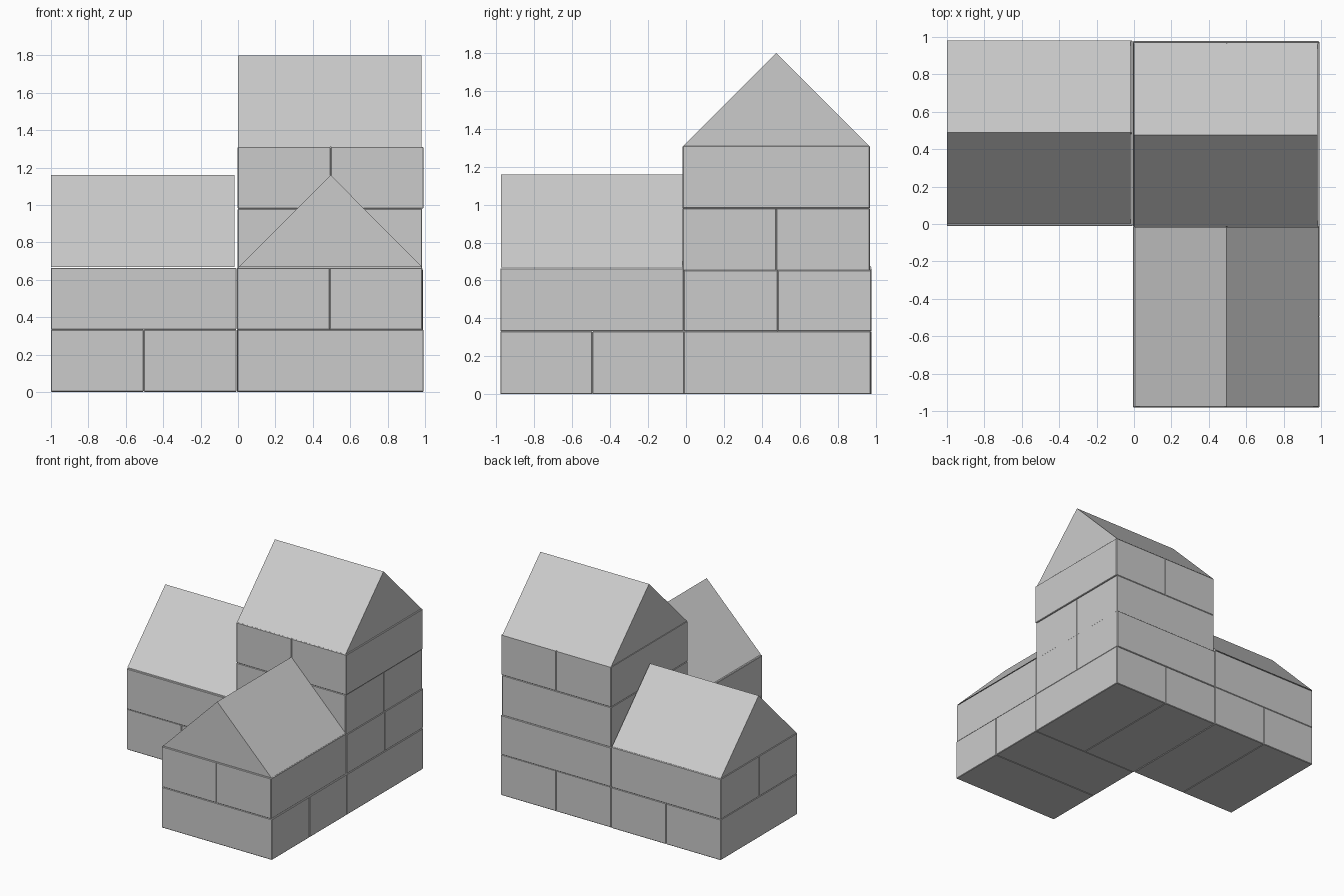
import bpy, bmesh
from mathutils import Vector

if "Cube" in bpy.data.objects:
    bpy.data.objects.remove(bpy.data.objects["Cube"])

H = 0.33      # brick height
BEVEL = 0.004


def finish(name, bm):
    bmesh.ops.recalc_face_normals(bm, faces=bm.faces[:])
    me = bpy.data.meshes.new(name)
    bm.to_mesh(me)
    bm.free()
    ob = bpy.data.objects.new(name, me)
    bpy.context.collection.objects.link(ob)
    return ob


def brick(name, x0, x1, y0, y1, z0, z1):
    bm = bmesh.new()
    bmesh.ops.create_cube(bm, size=1)
    for v in bm.verts:
        v.co = Vector(((x0 + x1) / 2 + v.co.x * (x1 - x0),
                       (y0 + y1) / 2 + v.co.y * (y1 - y0),
                       (z0 + z1) / 2 + v.co.z * (z1 - z0)))
    ob = finish(name, bm)
    mod = ob.modifiers.new("soft_edges", 'BEVEL')
    mod.width, mod.segments = BEVEL, 1


def course(name, x0, x1, y0, y1, z0, z1, along):
    """Two bricks side by side filling a square, long side on the given axis."""
    xm, ym = (x0 + x1) / 2, (y0 + y1) / 2
    if along == 'x':
        brick(name + "_front", x0, x1, y0, ym, z0, z1)
        brick(name + "_back", x0, x1, ym, y1, z0, z1)
    else:
        brick(name + "_left", x0, xm, y0, y1, z0, z1)
        brick(name + "_right", xm, x1, y0, y1, z0, z1)


def roof(name, a0, a1, centre, half, z0, z1, along):
    """Four right-angled wedges meeting at a ridge."""
    mid = (a0 + a1) / 2
    for i, (s, e) in enumerate(((a0, mid), (mid, a1))):
        for side in (-1, 1):
            bm = bmesh.new()
            profile = [(centre, z0), (centre + side * half, z0), (centre, z1)]
            pt = (lambda a, c, z: (a, c, z)) if along == 'x' else (lambda a, c, z: (c, a, z))
            verts = [bm.verts.new(pt(s, c, z)) for c, z in profile]
            face = bm.faces.new(verts)
            ext = bmesh.ops.extrude_face_region(bm, geom=[face])
            shift = Vector(pt(e - s, 0, 0))
            for g in ext["geom"]:
                if isinstance(g, bmesh.types.BMVert):
                    g.co += shift
            finish(f"{name}_wedge_{i}_{'a' if side < 0 else 'b'}", bm)


# Left wing
course("left_wing_base", -1.0, -0.008, -0.008, 0.98, 0, 0.333, 'y')
course("left_wing_upper", -1.0, -0.008, -0.012, 0.98, 0.333, 0.664, 'x')
roof("left_wing_roof", -1.0, -0.018, 0.49, 0.49, 0.668, 1.16, 'x')

# Front wing
course("front_wing_base", -0.004, 0.993, -0.98, -0.01, 0, 0.333, 'x')
course("front_wing_upper", -0.006, 0.986, -0.98, -0.012, 0.333, 0.664, 'y')
roof("front_wing_roof", -0.975, -0.018, 0.495, 0.49, 0.668, 1.16, 'y')

# Tower
course("tower_course_1", -0.006, 0.993, -0.012, 0.975, 0, 0.333, 'y')
course("tower_course_2", -0.006, 0.99, -0.012, 0.978, 0.333, 0.655, 'x')
course("tower_course_3", -0.002, 0.985, -0.018, 0.97, 0.652, 0.98, 'x')
course("tower_course_4", -0.002, 0.992, -0.018, 0.97, 0.98, 1.31, 'y')
roof("tower_roof", 0.0, 0.982, 0.477, 0.49, 1.31, 1.80, 'x')
